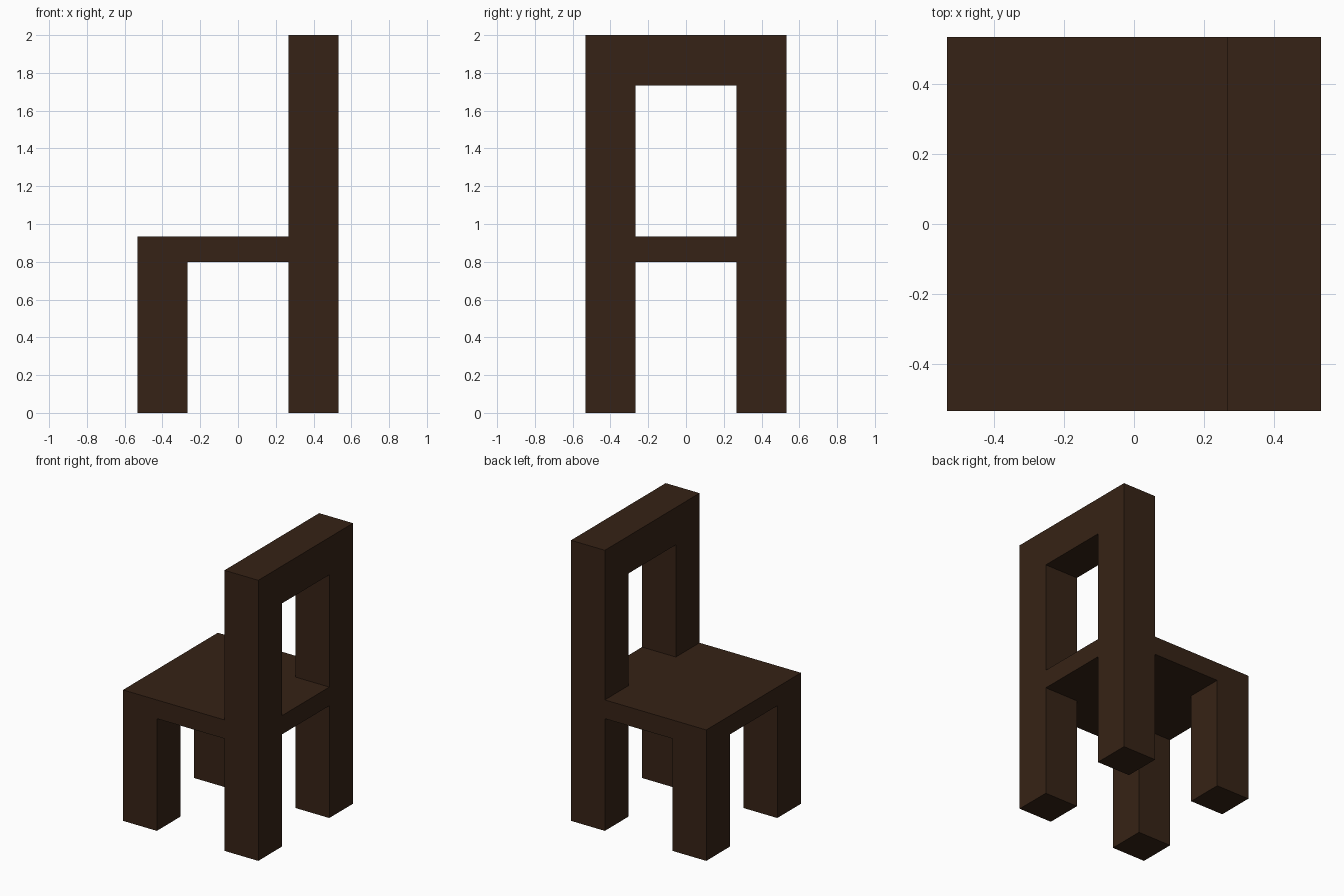
import bpy
import bmesh
from mathutils import Vector

if "Cube" in bpy.data.objects:
    bpy.data.objects.remove(bpy.data.objects["Cube"])

U = 2 / 15                  # model unit
HALF = 4 * U                # half width and depth of the chair
POST = 2 * U                # leg, post and rail thickness
SEAT_BOTTOM, SEAT_TOP = 6 * U, 7 * U
RAIL_BOTTOM, TOP = 13 * U, 15 * U

wood = bpy.data.materials.new("dark_wood")
wood.diffuse_color = (0.037, 0.0165, 0.0078, 1)
wood.use_nodes = True
wood.node_tree.nodes["Principled BSDF"].inputs["Base Color"].default_value = wood.diffuse_color


def box(name, lo, hi, mirror=(False, False)):
    """Box between two corners, optionally mirrored across x and/or y."""
    lo, hi = Vector(lo), Vector(hi)
    bm = bmesh.new()
    bmesh.ops.create_cube(bm, size=1)
    bmesh.ops.scale(bm, vec=hi - lo, verts=bm.verts)
    bmesh.ops.translate(bm, vec=(lo + hi) / 2, verts=bm.verts)
    mesh = bpy.data.meshes.new(name)
    bm.to_mesh(mesh)
    bm.free()
    mesh.materials.append(wood)
    obj = bpy.data.objects.new(name, mesh)
    bpy.context.collection.objects.link(obj)
    if any(mirror):
        mod = obj.modifiers.new("mirror", 'MIRROR')
        mod.use_axis = (mirror[0], mirror[1], False)
        mod.use_mirror_merge = False
    return obj


INNER = HALF - POST

# Four legs at the corners
box("legs", (INNER, INNER, 0), (HALF, HALF, SEAT_BOTTOM), (True, True))

# Full-size seat slab, flush with the outside of the legs
box("seat", (-HALF, -HALF, SEAT_BOTTOM), (HALF, HALF, SEAT_TOP))

# Two backrest posts on the +x side
box("back_posts", (INNER, INNER, SEAT_TOP), (HALF, HALF, RAIL_BOTTOM), (False, True))

# Top rail across both posts
box("top_rail", (INNER, -HALF, RAIL_BOTTOM), (HALF, HALF, TOP))
